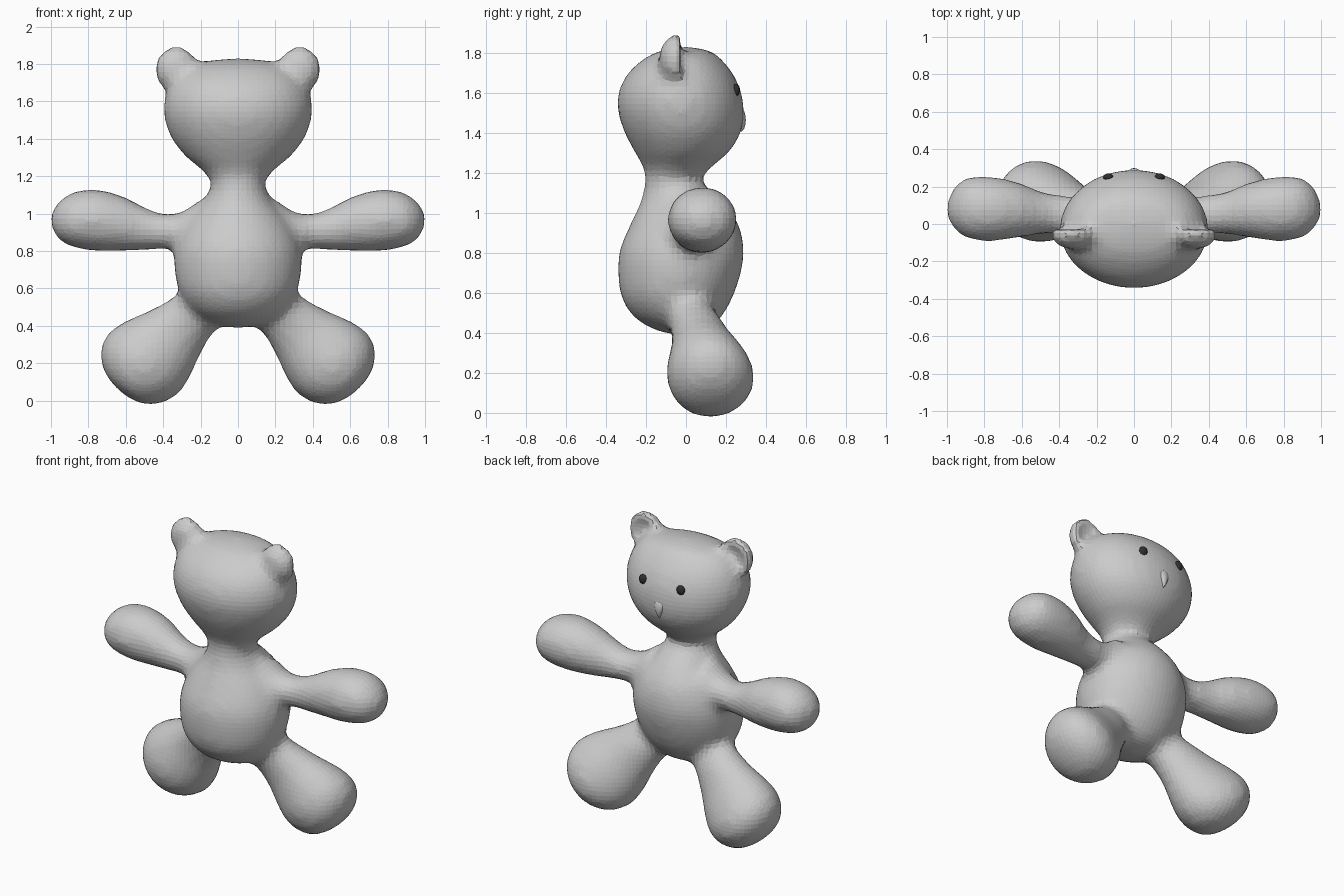
import bpy, bmesh, math
from mathutils import Vector, Matrix

if "Cube" in bpy.data.objects:
    bpy.data.objects.remove(bpy.data.objects["Cube"])


def spline(keys, steps=5):
    """Catmull-Rom interpolation of rows of numbers."""
    out = []
    for i in range(len(keys) - 1):
        a, b, c, d = (keys[max(i - 1, 0)], keys[i], keys[i + 1],
                      keys[min(i + 2, len(keys) - 1)])
        for k in range(steps):
            t = k / steps
            out.append([0.5 * (2 * q + (r - p) * t + (2 * p - 5 * q + 4 * r - s) * t * t
                        + (3 * q - p - 3 * r + s) * t ** 3) for p, q, r, s in zip(a, b, c, d)])
    return out + [list(keys[-1])]


def loft(bm, keys, u, v, sides=32):
    """Closed tube; rows are centre x, y, z and half sizes along u and v."""
    rings = []
    for x, y, z, ru, rv in spline(keys):
        rings.append([bm.verts.new(Vector((x, y, z))
                      + u * max(ru, .004) * math.cos(2 * math.pi * k / sides)
                      + v * max(rv, .004) * math.sin(2 * math.pi * k / sides))
                      for k in range(sides)])
    for a, b in zip(rings, rings[1:]):
        for k in range(sides):
            n = (k + 1) % sides
            bm.faces.new((a[k], a[n], b[n], b[k]))
    bm.faces.new(rings[0][::-1])
    bm.faces.new(rings[-1])


def ellipsoid(bm, loc, size, seg=24):
    m = Matrix.Translation(loc) @ Matrix.Diagonal((*size, 1))
    return bmesh.ops.create_uvsphere(bm, u_segments=seg, v_segments=seg // 2,
                                     radius=1, matrix=m)["verts"]


def finish(bm, name):
    bmesh.ops.recalc_face_normals(bm, faces=bm.faces[:])
    me = bpy.data.meshes.new(name)
    bm.to_mesh(me)
    bm.free()
    ob = bpy.data.objects.new(name, me)
    bpy.context.collection.objects.link(ob)
    return ob


X, Y, Z = Vector((1, 0, 0)), Vector((0, 1, 0)), Vector((0, 0, 1))
bm = bmesh.new()

# Torso, neck and head: z, half width, back y, front y
trunk = [(.39, .02, -.05, .02), (.41, .14, -.14, .10), (.47, .24, -.25, .17),
         (.57, .31, -.32, .23), (.70, .34, -.34, .275), (.82, .335, -.33, .29),
         (.95, .28, -.275, .26), (1.06, .19, -.225, .18), (1.16, .145, -.205, .08),
         (1.23, .19, -.215, .13), (1.31, .285, -.26, .22), (1.42, .365, -.315, .28),
         (1.55, .398, -.345, .288), (1.67, .375, -.31, .25), (1.76, .31, -.225, .185),
         (1.81, .20, -.13, .12), (1.83, .02, -.02, .02)]
loft(bm, [(0, (b + f) / 2, z, w, (f - b) / 2) for z, w, b, f in trunk], X, Y)

# Arms: x, centre y, lower z, upper z, half depth
arm = [(.20, .02, .74, 1.08, .15), (.30, .03, .80, 1.01, .12), (.40, .05, .81, 1.0, .105),
       (.50, .06, .805, 1.035, .115), (.62, .075, .80, 1.095, .148), (.76, .08, .80, 1.13, .172),
       (.88, .085, .82, 1.115, .165), (.95, .085, .855, 1.07, .125),
       (.99, .08, .91, 1.02, .06), (1.003, .08, .96, .97, .005)]
# Legs: distance along leg, sideways centre, half width, centre y, half depth
leg = [(-.30, .45, .15, -.02, .14), (-.20, .475, .145, .04, .13), (-.06, .495, .185, .08, .15),
       (.06, .51, .23, .105, .19), (.16, .518, .247, .12, .217), (.25, .52, .222, .125, .205),
       (.32, .515, .155, .12, .15), (.35, .51, .08, .12, .08), (.36, .51, .005, .12, .005)]
for s in (-1, 1):
    loft(bm, [(s * x, y, (a + b) / 2, r, (b - a) / 2) for x, y, a, b, r in arm], Y, Z)
    d, p = Vector((.63 * s, 0, -.777)), Vector((.777 * s, 0, .63))
    loft(bm, [(*(d * t + p * c + Y * y), w, r) for t, c, w, y, r in leg], p, Y)
    # Ears, cupped on the face side
    c = Vector((s * .33, -.05, 1.77))
    size = (.12, .085, .125)
    for v in ellipsoid(bm, c, size):
        q = v.co - c
        if q.y > 0:
            rho = (q.x / size[0]) ** 2 + (q.z / size[2]) ** 2
            v.co.y = c.y + q.y * (1 - 1.1 * (1 - rho))

# Fuse into one soft body
body = finish(bm, "bear_body")
rm = body.modifiers.new("Fuse", "REMESH")
rm.mode = "VOXEL"
rm.voxel_size = .03
sm = body.modifiers.new("Soften", "SMOOTH")
sm.factor, sm.iterations = .5, 6

# Eyes
dark = bpy.data.materials.new("eye_dark")
dark.diffuse_color = (.03, .03, .03, 1)
dark.use_nodes = True
dark.node_tree.nodes["Principled BSDF"].inputs["Base Color"].default_value = dark.diffuse_color
for s, side in ((-1, "left"), (1, "right")):
    bm = bmesh.new()
    ellipsoid(bm, (s * .137, .25, 1.615), (.028, .02, .031), 16)
    eye = finish(bm, side + "_eye")
    eye.data.materials.append(dark)
    for f in eye.data.polygons:
        f.use_smooth = True

# Nose: rounded triangle, point down
bm = bmesh.new()
for v in ellipsoid(bm, (0, .272, 1.465), (.042, .027, .06), 16):
    v.co.x *= .75 + (v.co.z - 1.465) * 9
nose = finish(bm, "nose")
for f in nose.data.polygons:
    f.use_smooth = True
